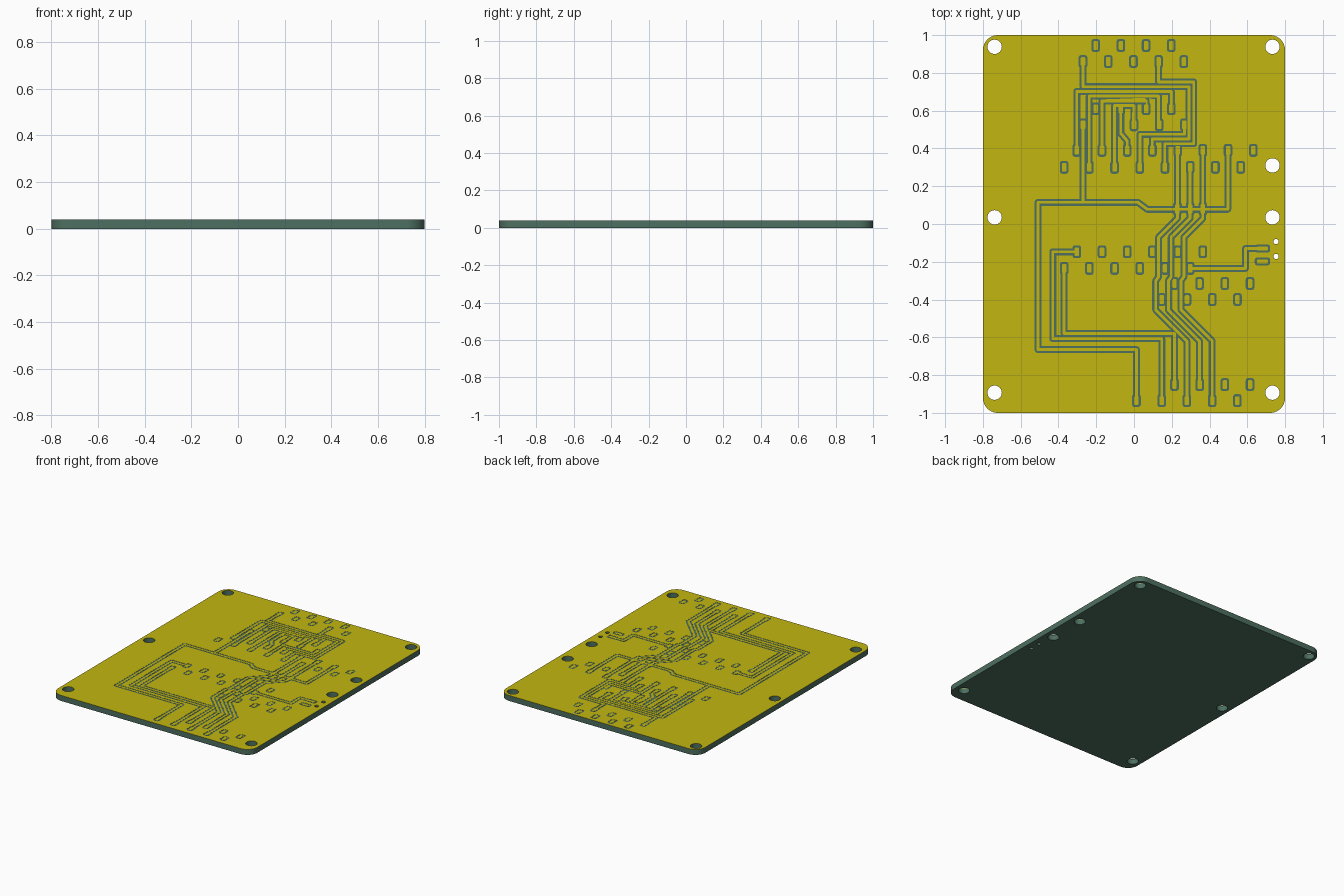
import bpy, bmesh
from math import pi, cos, sin, atan2
from mathutils import Vector
from mathutils.geometry import delaunay_2d_cdt

if "Cube" in bpy.data.objects:
    bpy.data.objects.remove(bpy.data.objects["Cube"])

TOP, FOIL = 0.04, 0.001          # board top and copper thickness
CORE, CLEAR = 0.0075, 0.0185     # half width of a trace, and of its milled channel
GAP = 0.011                      # milled gap round each pad
PITCH = 0.1335


def disc(x, y, r, n):
    return [(x + r * cos(2 * pi * i / n), y + r * sin(2 * pi * i / n)) for i in range(n)]


def rounded_rect(cx, cy, w, h, r, n):
    pts = []
    for k, (sx, sy) in enumerate([(1, 1), (-1, 1), (-1, -1), (1, -1)]):
        for i in range(n + 1):
            a = pi / 2 * (k + i / n)
            pts.append((cx + sx * (w / 2 - r) + r * cos(a), cy + sy * (h / 2 - r) + r * sin(a)))
    return pts


def strip(points, w):
    """Convex pieces covering a path: one quad per segment, a disc per joint."""
    out = [disc(x, y, w, 12) for x, y in points]
    for (x0, y0), (x1, y1) in zip(points, points[1:]):
        a = atan2(y1 - y0, x1 - x0)
        nx, ny = -sin(a) * w, cos(a) * w
        out.append([(x0 - nx, y0 - ny), (x1 - nx, y1 - ny), (x1 + nx, y1 + ny), (x0 + nx, y0 + ny)])
    return out


def plate(name, shapes, keep, z0, z1, mat):
    """Merge (kind, polygon) shapes, keep the regions wanted, and extrude them."""
    verts, faces = [], []
    for _, poly in shapes:
        faces.append(list(range(len(verts), len(verts) + len(poly))))
        verts += [Vector(p) for p in poly]
    vs, _, fs, _, _, ids = delaunay_2d_cdt(verts, [], faces, 0, 1e-5, True)
    bm = bmesh.new()
    bv = [bm.verts.new((v.x, v.y, z0)) for v in vs]
    for f, src in zip(fs, ids):
        if keep({shapes[i][0] for i in src}):
            bm.faces.new([bv[i] for i in f])
    bmesh.ops.delete(bm, geom=[v for v in bm.verts if not v.link_faces], context='VERTS')
    res = bmesh.ops.extrude_face_region(bm, geom=bm.faces[:], use_keep_orig=True)
    up = [g for g in res['geom'] if isinstance(g, bmesh.types.BMVert)]
    bmesh.ops.translate(bm, verts=up, vec=(0, 0, z1 - z0))
    bmesh.ops.recalc_face_normals(bm, faces=bm.faces[:])
    me = bpy.data.meshes.new(name)
    bm.to_mesh(me)
    bm.free()
    me.materials.append(mat)
    ob = bpy.data.objects.new(name, me)
    bpy.context.collection.objects.link(ob)
    bpy.ops.object.select_all(action='DESELECT')
    ob.select_set(True)
    bpy.context.view_layer.objects.active = ob
    bpy.ops.object.shade_smooth_by_angle(angle=pi / 6)
    return ob


def material(name, rgb):
    m = bpy.data.materials.new(name)
    m.diffuse_color = (*rgb, 1)
    m.use_nodes = True
    m.node_tree.nodes["Principled BSDF"].inputs["Base Color"].default_value = m.diffuse_color
    return m


# Outline with mounting holes and two small locating holes
outline = [('sheet', rounded_rect(0, 0, 1.6, 2.0, 0.08, 10))]
for x, y in [(-.738, .938), (.733, .938), (.733, .31), (.733, .035),
             (-.738, .035), (-.738, -.893), (.733, -.893)]:
    outline.append(('hole', disc(x, y, 0.038, 32)))
for y in (-.093, -.172):
    outline.append(('hole', disc(.752, y, 0.014, 16)))

# Pad rows: y, first x, count
pads = [(x0 + i * PITCH, y, .024, .046) for y, x0, n in [
    (.945, -.203, 4), (.86, -.27, 5), (.61, -.203, 4), (.525, 0, 3),
    (.39, -.303, 8), (.30, -.37, 8), (-.147, -.303, 6), (-.235, -.37, 6),
    (-.315, .214, 4), (-.40, .147, 4), (-.85, .214, 4), (-.935, .013, 5)] for i in range(n)]
pads += [(-.27, .525, .024, .046)]
pads += [(x, .08, .024, .05) for x in (.23, .297, .364)]
pads += [(.68, y, .06, .02) for y in (-.13, -.198)]

# Upper traces, looping between the two top sockets
upper = [
    [(.13, .86), (.13, .752), (.316, .752), (.316, .425), (.163, .425), (.163, .30)],
    [(-.27, .86), (-.27, .727), (.291, .727), (.291, .45), (.097, .45), (.097, .39)],
    [(-.303, .39), (-.303, .702), (.198, .702), (.198, .61)],
    [(-.237, .30), (-.237, .677), (.13, .677), (.13, .525)],
    [(-.17, .39), (-.17, .652), (.064, .652), (.064, .61)],
    [(-.103, .30), (-.103, .627), (0, .627), (0, .525)],
    [(-.036, .39), (-.036, .44), (-.07, .48), (-.07, .61)],
    [(.031, .30), (.031, .475), (.267, .475), (.267, .525)],
]
# Lower traces, running round the left side and to the edge pads
lower = [
    [(-.27, .525), (-.27, .115)],
    [(.497, .39), (.497, .078), (.07, .078), (.02, .115), (-.508, .115),
     (-.508, -.665), (.013, -.665), (.013, -.935)],
    [(-.303, -.147), (-.43, -.147), (-.43, -.607), (.147, -.607), (.147, -.935)],
    [(-.37, -.235), (-.37, -.58), (.214, -.58), (.214, -.85)],
    [(.297, -.235), (.59, -.235), (.59, -.13), (.68, -.13)],
]
# Three parallel traces stepping down the middle
for k, (top, end) in enumerate([(.39, -.935), (.30, -.85), (.39, -.935)]):
    d = k * .067
    lower.append([(.23 + d, top), (.23 + d, .03), (.13 + d, -.07), (.13 + d, -.28),
                  (.115 + d, -.30), (.115 + d, -.455), (.28 + d, -.62), (.28 + d, end)])

copper = list(outline)
for x, y, w, h in pads:
    copper.append(('core', rounded_rect(x, y, w, h, .004, 1)))
    copper.append(('clear', rounded_rect(x, y, w + 2 * GAP, h + 2 * GAP, .012, 2)))
for path in upper + lower:
    copper += [('core', p) for p in strip(path, CORE)]
    copper += [('clear', p) for p in strip(path, CLEAR)]

plate('board', outline, lambda k: 'sheet' in k and 'hole' not in k,
      0, TOP - FOIL, material('board_green', (.075, .16, .12)))
plate('copper_layer', copper,
      lambda k: 'sheet' in k and 'hole' not in k and ('core' in k or 'clear' not in k),
      TOP - FOIL, TOP, material('copper_yellow', (.55, .47, .005)))
